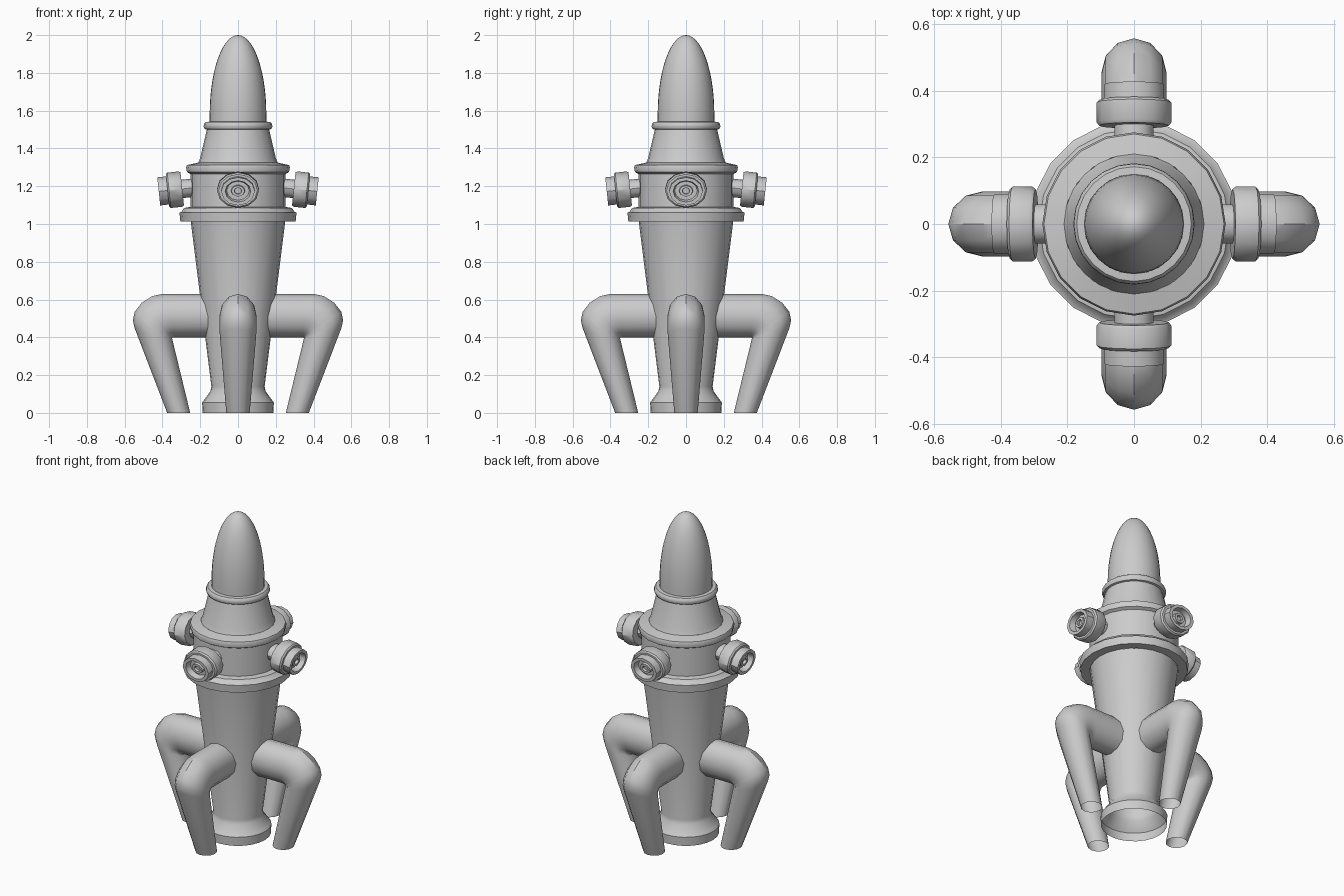
import bpy, bmesh
from math import sin, cos, pi, radians
from mathutils import Matrix, Vector

if "Cube" in bpy.data.objects:
    bpy.data.objects.remove(bpy.data.objects["Cube"])


def skin(name, rings, matrix=None):
    """Bridge a list of closed point rings into one tube-like object."""
    bm = bmesh.new()
    loops = [[bm.verts.new(p) for p in ring] for ring in rings]
    n = len(loops[0])
    for a, b in zip(loops, loops[1:]):
        for i in range(n):
            j = (i + 1) % n
            bm.faces.new((a[i], a[j], b[j], b[i]))
    bmesh.ops.remove_doubles(bm, verts=bm.verts, dist=1e-4)
    bmesh.ops.recalc_face_normals(bm, faces=bm.faces)
    me = bpy.data.meshes.new(name)
    bm.to_mesh(me)
    bm.free()
    if matrix:
        me.transform(matrix)
    me.shade_smooth()
    me.set_sharp_from_angle(angle=radians(35))
    ob = bpy.data.objects.new(name, me)
    bpy.context.collection.objects.link(ob)
    return ob


def lathe(name, profile, sides, matrix=None):
    """Turn a (radius, height) profile around z."""
    rings = [[(r * cos(2 * pi * i / sides), r * sin(2 * pi * i / sides), z)
              for i in range(sides)] for r, z in profile]
    return skin(name, rings, matrix)


# Tapered barrel with foot flange, open underneath
lathe("barrel", [(.187, 0), (.19, .055), (.182, .065), (.146, .115), (.141, .14),
                 (.25, 1.012)], 24)

# Collar, upper drum and its flange
lathe("upper_drum", [(.25, 1.012), (.305, 1.012), (.31, 1.06), (.30, 1.064),
                     (.285, 1.085), (.252, 1.09), (.252, 1.265), (.27, 1.275),
                     (.275, 1.30), (.27, 1.312), (.21, 1.325)], 20)

# Bonnet cone with top bead
lathe("bonnet", [(.21, 1.325), (.20, 1.35), (.165, 1.50), (.176, 1.503), (.182, 1.516),
                 (.180, 1.53), (.172, 1.54), (.15, 1.542)], 24)

# Rounded nose
dome = [(.15 * cos(t), 1.58 + .42 * sin(t)) for t in (pi / 2 * k / 14 for k in range(15))]
lathe("nose", [(.15, 1.54)] + dome, 32)

# Leg sections: (outer x, z), (inner x, z), half width
sections = [((.14, .63), (.14, .40), .098), ((.40, .63), (.335, .40), .098),
            ((.455, .618), (.344, .399), .098), ((.51, .583), (.348, .397), .098),
            ((.547, .535), (.349, .395), .098), ((.557, .49), (.347, .388), .098),
            ((.546, .445), (.343, .37), .096), ((.375, 0), (.253, 0), .062)]
leg_rings = []
for (ox, oz), (ix, iz), w in sections:
    out, inn = Vector((ox, 0, oz)), Vector((ix, 0, iz))
    mid, arm = (out + inn) / 2, (out - inn) / 2
    leg_rings.append([mid + arm * cos(2 * pi * k / 12) + Vector((0, w * sin(2 * pi * k / 12), 0))
                      for k in range(12)])

# Nozzle: stem, wide flange, hollow cup and inner pin
nozzle = [(.058, .22), (.058, .295), (.105, .295), (.112, .305), (.112, .365), (.103, .373),
          (.089, .373), (.089, .42), (.068, .42), (.06, .385), (.037, .385),
          (.035, .405), (.02, .405), (.018, .39), (0, .39)]
squash = Matrix.Diagonal((1, 1, .84, 1))
lie_down = Matrix.Rotation(pi / 2, 4, 'Y')
tilt = (Matrix.Translation((.35, 0, 1.18)) @ Matrix.Rotation(radians(6), 4, 'Y')
        @ Matrix.Translation((-.35, 0, 0)))

# Four legs and four nozzles around the body
for k, side in enumerate(("right", "back", "left", "front")):
    spin = Matrix.Rotation(k * pi / 2, 4, 'Z')
    skin(side + "_leg", leg_rings, spin)
    lathe(side + "_nozzle", nozzle, 12, spin @ tilt @ squash @ lie_down)
